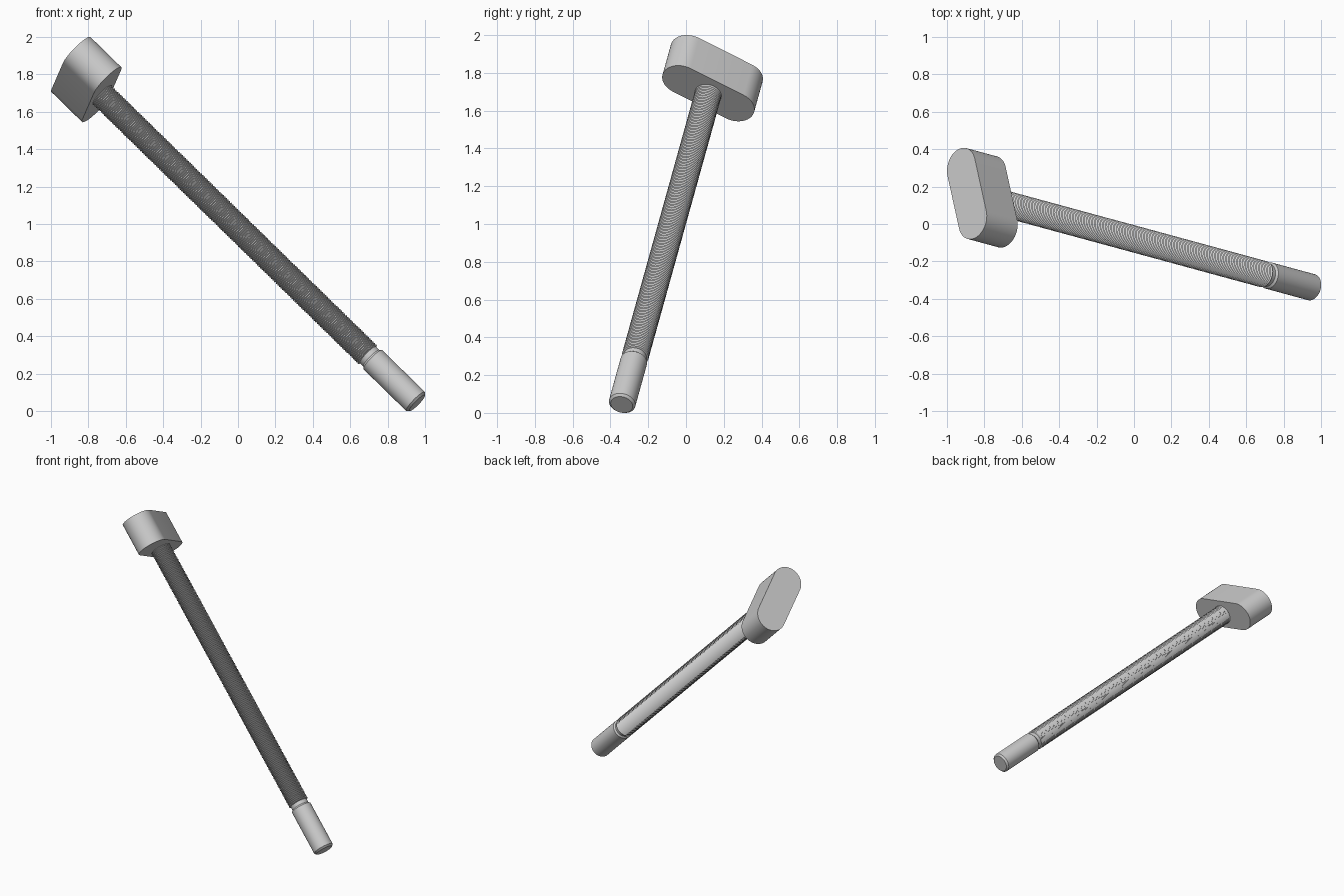
import bpy, bmesh, math
from mathutils import Vector, Matrix

if "Cube" in bpy.data.objects:
    bpy.data.objects.remove(bpy.data.objects["Cube"])

# Frame of the tilted bolt: origin at lower end, local z along the shaft
top = Vector((-0.893, 0.163, 1.8525))
low = Vector((0.949, -0.338, 0.0516))
axis = (top - low).normalized()
length = (top - low).length
long_dir = Vector((-0.195, 0.878, -0.439))
long_dir = (long_dir - axis * long_dir.dot(axis)).normalized()
side = axis.cross(long_dir)
frame = Matrix((long_dir, side, axis)).transposed().to_4x4()
frame.translation = low


def finish(name, bm):
    bmesh.ops.recalc_face_normals(bm, faces=bm.faces[:])
    mesh = bpy.data.meshes.new(name)
    bm.to_mesh(mesh)
    bm.free()
    ob = bpy.data.objects.new(name, mesh)
    ob.matrix_world = frame
    bpy.context.collection.objects.link(ob)
    bpy.ops.object.select_all(action='DESELECT')
    ob.select_set(True)
    bpy.context.view_layer.objects.active = ob
    bpy.ops.object.shade_smooth_by_angle(angle=math.radians(30))
    return ob


def lathe(name, profile, n=48):
    bm = bmesh.new()
    rings = [[bm.verts.new((r * math.cos(math.tau * i / n), r * math.sin(math.tau * i / n), z))
              for i in range(n)] for r, z in profile]
    for a, b in zip(rings, rings[1:]):
        for i in range(n):
            bm.faces.new((a[i], a[(i + 1) % n], b[(i + 1) % n], b[i]))
    bm.faces.new(rings[0])
    bm.faces.new(rings[-1])
    return finish(name, bm)


R = 0.0715
HEAD = 0.235
head_z = length - HEAD

# Plain tip with chamfered ends and a narrower neck
lathe("plain_tip", [(R - 0.012, -0.012), (R, 0), (R, 0.325), (R - 0.01, 0.336),
                    (R - 0.01, 0.42)])

# Finely threaded shaft
start, pitch = 0.362, 0.012
turns = int((head_z + 0.01 - start) / pitch)
profile = [(R - 0.011, start)]
for k in range(turns):
    z = start + k * pitch
    profile += [(R, z + pitch * 0.5), (R - 0.007, z + pitch)]
lathe("threaded_shaft", profile)

# Oblong head with rounded ends
bm = bmesh.new()
half, rad, n = 0.16, 0.106, 24
outline = []
for sign, a0 in ((1, -math.pi / 2), (-1, math.pi / 2)):
    for i in range(n + 1):
        a = a0 + math.pi * i / n
        outline.append((sign * half + rad * math.cos(a), rad * math.sin(a)))
face = bm.faces.new([bm.verts.new((x, y, head_z)) for x, y in outline])
ext = bmesh.ops.extrude_face_region(bm, geom=[face])
bmesh.ops.translate(bm, vec=(0, 0, HEAD),
                    verts=[v for v in ext['geom'] if isinstance(v, bmesh.types.BMVert)])
finish("oblong_head", bm)
